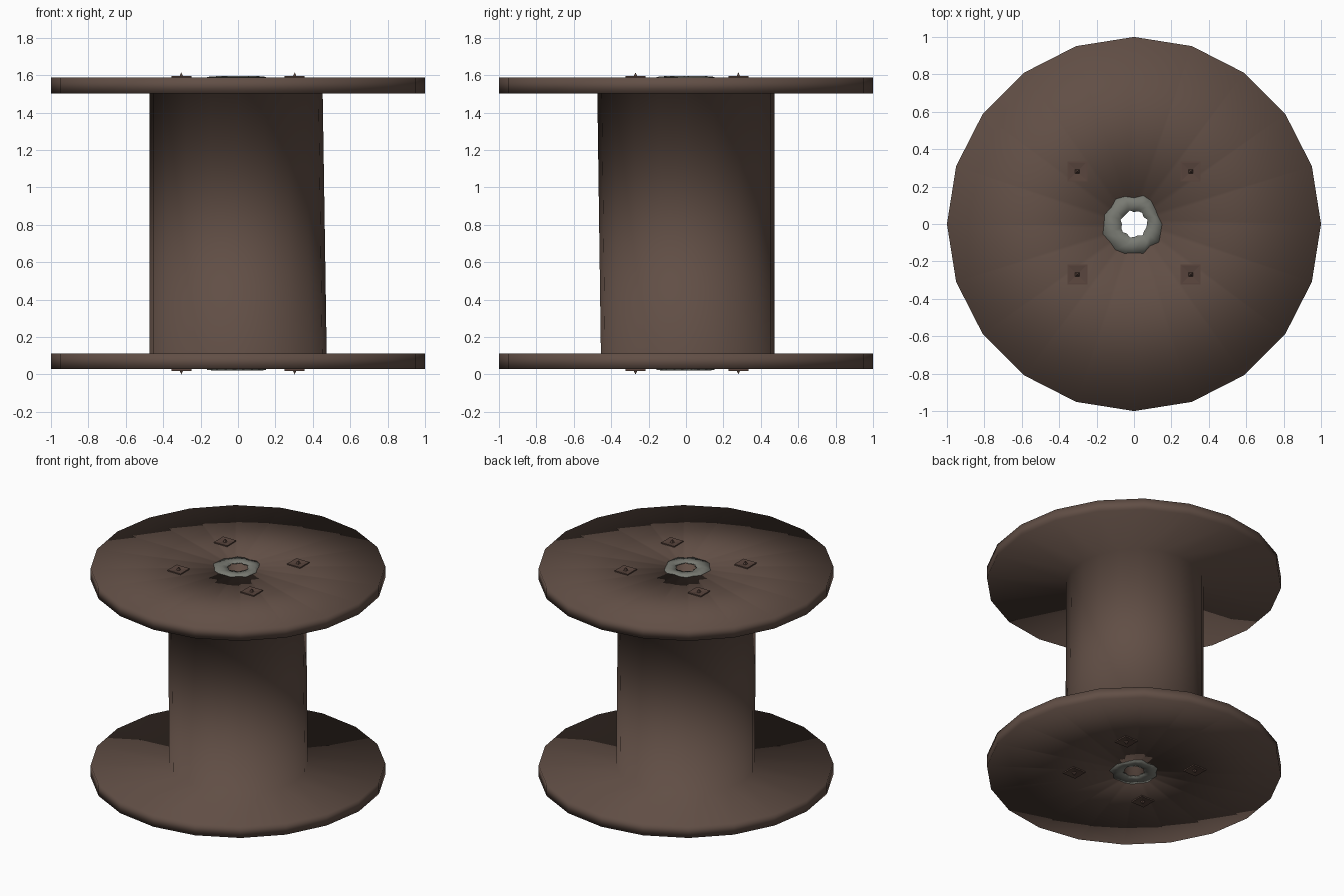
import bpy, bmesh, math

cube = bpy.data.objects.get("Cube")
if cube:
    bpy.data.objects.remove(cube, do_unlink=True)

HEIGHT = 1.615


def material(name, rgb):
    m = bpy.data.materials.new(name)
    m.use_nodes = True
    m.diffuse_color = (*rgb, 1)
    bsdf = m.node_tree.nodes["Principled BSDF"]
    bsdf.inputs["Base Color"].default_value = (*rgb, 1)
    bsdf.inputs["Roughness"].default_value = 0.8
    return m


wood = material("dark brown wood", (0.12, 0.077, 0.06))
rust = material("rusty brown bolt", (0.10, 0.06, 0.047))
steel = material("worn grey", (0.19, 0.195, 0.17))


def lathe(name, profile, sides, mat, start=0.0, center=(0, 0), flip=False,
          shape=None, smooth=True):
    """Revolve a closed (radius, height) profile; shape(ring, side, r) may vary the radius."""
    bm = bmesh.new()
    rings = []
    for i, (r, z) in enumerate(profile):
        ring = []
        for k in range(sides):
            a = start + 2 * math.pi * k / sides
            rr = shape(i, k, r) if shape else r
            ring.append(bm.verts.new((center[0] + rr * math.cos(a),
                                      center[1] + rr * math.sin(a),
                                      HEIGHT - z if flip else z)))
        rings.append(ring)
    for i, lower in enumerate(rings):
        upper = rings[(i + 1) % len(rings)]
        for k in range(sides):
            n = (k + 1) % sides
            bm.faces.new((lower[k], lower[n], upper[n], upper[k]))
    bmesh.ops.remove_doubles(bm, verts=bm.verts, dist=1e-5)
    bmesh.ops.recalc_face_normals(bm, faces=bm.faces)
    for f in bm.faces:
        f.smooth = smooth
    mesh = bpy.data.meshes.new(name)
    bm.to_mesh(mesh)
    bm.free()
    mesh.materials.append(mat)
    obj = bpy.data.objects.new(name, mesh)
    bpy.context.collection.objects.link(obj)
    return obj


# Spool body: two flanges, drum and centre tunnel in one turned shape
spool = lathe("spool_body", [(0.075, 0.028), (1, 0.028), (1, 0.113), (0.474, 0.113),
                             (0.474, 1.503), (1, 1.503), (1, 1.588), (0.075, 1.588)],
              20, wood)

# Slightly crooked drum ends
for v in spool.data.vertices:
    if 0.4 < math.hypot(v.co.x, v.co.y) < 0.5:
        if v.co.z > 1 and v.co.x > 0:
            v.co.x *= 0.955
        if v.co.z < 1 and v.co.y < 0:
            v.co.y *= 0.96

# Ragged worn ring around the hole
EDGE = [0.15, 0.135, 0.14, 0.155, 0.16, 0.14, 0.155, 0.165, 0.15, 0.165,
        0.16, 0.175, 0.16, 0.17, 0.165, 0.155, 0.165, 0.145, 0.165, 0.15]


def ragged(ring, side, r):
    if ring in (0, 1):
        return EDGE[side]
    return r + 0.007 * math.sin(side * 2.3)


for flip, end in ((False, "top"), (True, "bottom")):
    lathe(end + "_hub_ring", [(0.15, 1.584), (0.15, 1.591), (0.11, 1.595),
                              (0.07, 1.591), (0.07, 1.584)],
          20, steel, flip=flip, shape=ragged)
    # Square dished bolt plates, each with a small raised pin
    for x, xn in ((-0.303, "right"), (0.303, "left")):
        for y, yn in ((-0.27, "front"), (0.28, "back")):
            tag = f"{end}_{yn}_{xn}"
            lathe(tag + "_bolt_plate", [(0, 1.584), (0.076, 1.584), (0.076, 1.596),
                                        (0.066, 1.596), (0, 1.590)],
                  4, rust, math.pi / 4, (x, y), flip, smooth=False)
            lathe(tag + "_bolt_pin", [(0, 1.585), (0.02, 1.585), (0, HEIGHT)],
                  4, rust, math.pi / 4, (x, y), flip, smooth=False)
